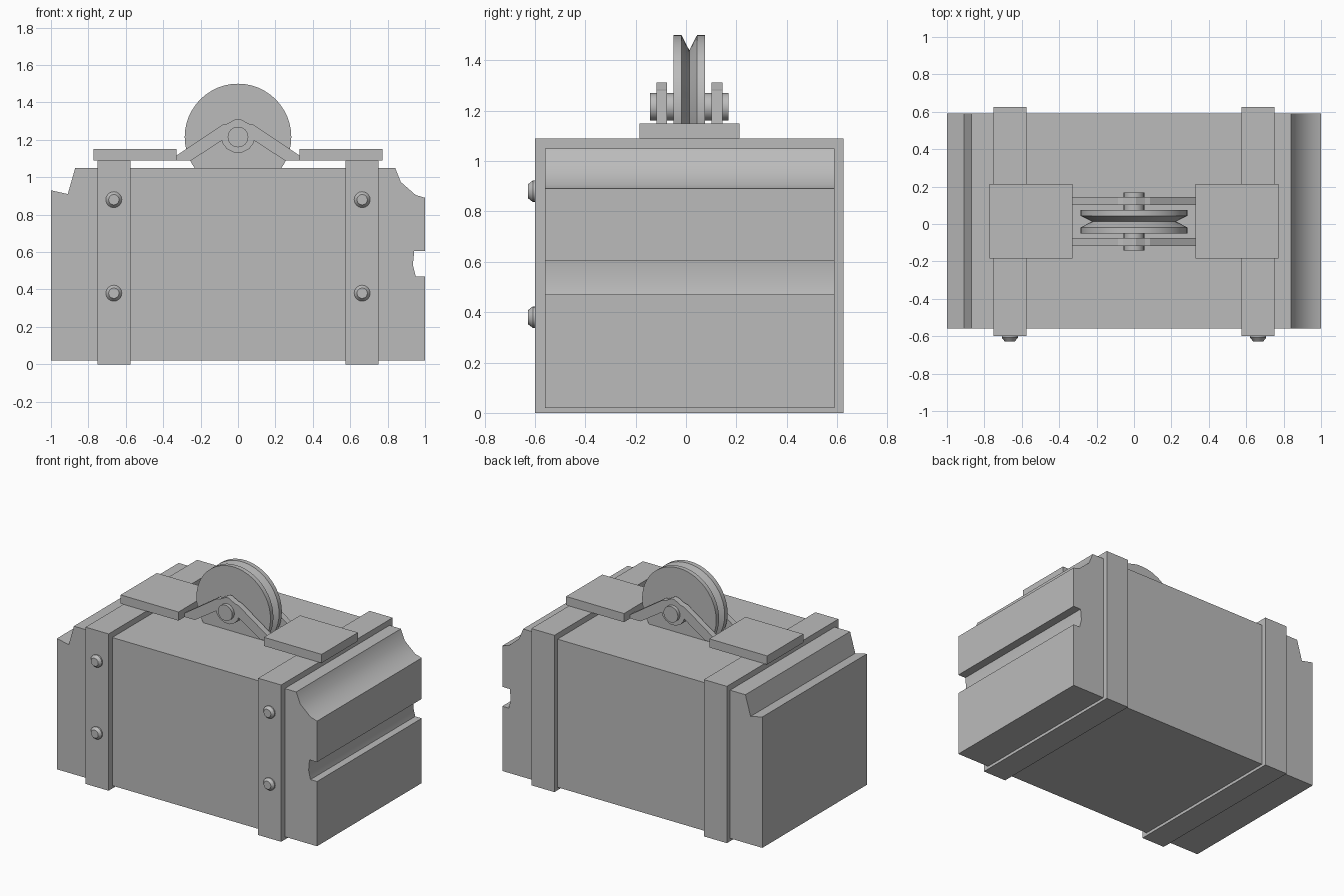
import bpy, bmesh, math
from mathutils import Matrix, Vector

if "Cube" in bpy.data.objects:
    bpy.data.objects.remove(bpy.data.objects["Cube"])

grey = bpy.data.materials.new("plain_grey")
grey.diffuse_color = (0.5, 0.5, 0.5, 1)
grey.use_nodes = True
grey.node_tree.nodes["Principled BSDF"].inputs["Base Color"].default_value = grey.diffuse_color


def finish(name, bm, smooth=False):
    bmesh.ops.recalc_face_normals(bm, faces=bm.faces)
    me = bpy.data.meshes.new(name)
    bm.to_mesh(me)
    bm.free()
    me.materials.append(grey)
    ob = bpy.data.objects.new(name, me)
    bpy.context.collection.objects.link(ob)
    if smooth:
        bpy.ops.object.select_all(action='DESELECT')
        ob.select_set(True)
        bpy.context.view_layer.objects.active = ob
        bpy.ops.object.shade_smooth_by_angle(angle=math.radians(35))
    return ob


def box(name, x0, x1, y0, y1, z0, z1):
    bm = bmesh.new()
    bmesh.ops.create_cube(bm, size=1)
    for v in bm.verts:
        v.co = ((x0 + x1) / 2 + v.co.x * (x1 - x0),
                (y0 + y1) / 2 + v.co.y * (y1 - y0),
                (z0 + z1) / 2 + v.co.z * (z1 - z0))
    return finish(name, bm)


def extrude_profile(name, pts, y0, y1, smooth=False):
    """Extrude an (x, z) outline along y."""
    bm = bmesh.new()
    face = bm.faces.new([bm.verts.new((x, y0, z)) for x, z in pts])
    res = bmesh.ops.extrude_face_region(bm, geom=[face])
    verts = [g for g in res['geom'] if isinstance(g, bmesh.types.BMVert)]
    bmesh.ops.translate(bm, verts=verts, vec=(0, y1 - y0, 0))
    return finish(name, bm, smooth)


def lathe(name, rings, x, z, n):
    """Solid of revolution about a y-parallel axis from (y, radius) rings."""
    bm = bmesh.new()
    loops = [[bm.verts.new((x + r * math.cos(2 * math.pi * i / n), y,
                            z + r * math.sin(2 * math.pi * i / n)))
              for i in range(n)] for y, r in rings]
    for a, b in zip(loops, loops[1:]):
        for i in range(n):
            j = (i + 1) % n
            bm.faces.new((a[i], a[j], b[j], b[i]))
    bm.faces.new(loops[0])
    bm.faces.new(loops[-1])
    return finish(name, bm, True)


# Block with notched ends and a side slot
extrude_profile("block", [
    (-1, 0.02), (1, 0.02), (1, 0.47), (0.95, 0.47), (0.935, 0.53),
    (0.942, 0.605), (1, 0.605), (1, 0.89), (0.95, 0.905), (0.87, 0.975),
    (0.84, 1.05), (-0.87, 1.05), (-0.91, 0.91), (-1, 0.93)],
    -0.56, 0.59, True)

for side, s in (("left", -1), ("right", 1)):
    # Strap around the block and mounting plate above it
    xs = sorted((s * 0.575, s * 0.752))
    box(f"{side}_strap", *xs, -0.6, 0.625, 0, 1.09)
    xs = sorted((s * 0.328, s * 0.773))
    box(f"{side}_plate", *xs, -0.185, 0.213, 1.09, 1.15)
    # Front bolts
    for level, z in (("lower", 0.38), ("upper", 0.88)):
        lathe(f"{side}_{level}_bolt",
              [(-0.59, 0.043), (-0.608, 0.043), (-0.627, 0.028)],
              s * 0.664, z, 16)

# Arched brackets holding the axle
upper = [(-0.33, 1.09), (-0.33, 1.115), (-0.085, 1.28), (-0.06, 1.285), (-0.01, 1.312)]
lower = [(-0.02, 1.132), (-0.06, 1.152), (-0.082, 1.18), (-0.085, 1.197), (-0.25, 1.09)]
outline = (upper + [(-x, z) for x, z in reversed(upper)]
           + [(-x, z) for x, z in reversed(lower)] + lower)
extrude_profile("front_bracket", outline, -0.118, -0.076)
extrude_profile("back_bracket", outline, 0.102, 0.144)

# Axle and grooved pulley wheel
lathe("axle", [(-0.142, 0.055), (0.168, 0.055)], 0, 1.215, 24)
lathe("pulley_wheel", [(-0.05, 0.285), (-0.018, 0.285), (0.013, 0.225),
                       (0.044, 0.285), (0.075, 0.285)], 0, 1.215, 48)
